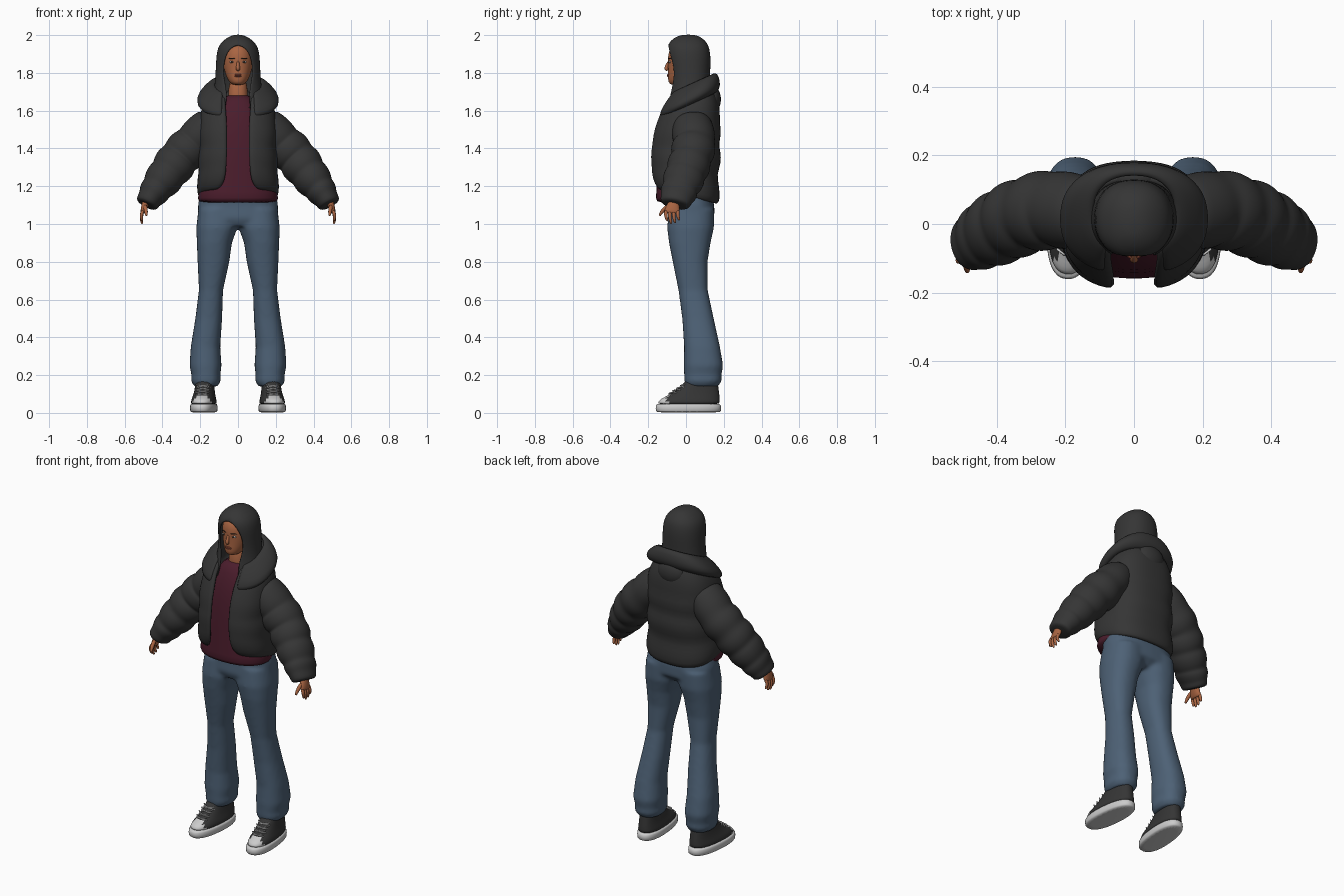
import bpy
import bmesh
from math import sin, cos, asin, pi, radians
from mathutils import Matrix, Vector

cube = bpy.data.objects.get("Cube")
if cube:
    bpy.data.objects.remove(cube, do_unlink=True)


def material(name, r, g, b):
    mat = bpy.data.materials.new(name)
    mat.use_nodes = True
    mat.diffuse_color = (r, g, b, 1)
    mat.node_tree.nodes["Principled BSDF"].inputs["Base Color"].default_value = (r, g, b, 1)
    return mat


CHARCOAL = material("charcoal cloth", .036, .036, .036)
DENIM = material("blue denim", .075, .12, .18)
MAROON = material("maroon knit", .07, .012, .025)
SKIN = material("warm skin", .4, .13, .055)
RUBBER = material("pale rubber", .6, .6, .6)
EYE_WHITE = material("eye white", .55, .52, .5)
DARK = material("dark brown", .03, .018, .012)
LIP = material("lip", .3, .075, .045)


def power(value, exponent):
    return abs(value) ** exponent * (1 if value >= 0 else -1)


def add_loft(bm, rings, p=2.3, n=28, caps=True):
    """Stack of rounded sections: z, centre x, half width, front y, back y, front gap, tilt."""
    rows = []
    for ring in rings:
        z, cx, rx, front, back, gap, tilt = (tuple(ring) + (0, 0))[:7]
        cy, ry = (front + back) / 2, (back - front) / 2
        start = asin((gap / rx) ** (p / 2))
        row = []
        for i in range(n + 1):
            t = start + (2 * pi - 2 * start) * i / n
            x, y = rx * power(sin(t), 2 / p), -ry * power(cos(t), 2 / p)
            row.append(bm.verts.new((cx + x, cy + y, z + tilt * y)))
        rows.append(row)
    for low, high in zip(rows, rows[1:]):
        for i in range(n):
            bm.faces.new((low[i], low[i + 1], high[i + 1], high[i]))
    if caps:
        bm.faces.new(rows[0][:n][::-1])
        bm.faces.new(rows[-1][:n])
    bmesh.ops.remove_doubles(bm, verts=bm.verts, dist=.0003)


def add_tube(bm, path, n=12):
    """Capped tube through points: x, y, z, radius across, radius front to back."""
    pts = [Vector(p[:3]) for p in path]
    rows = []
    for i, p in enumerate(path):
        d = (pts[min(i + 1, len(pts) - 1)] - pts[max(i - 1, 0)]).normalized()
        u = d.cross(Vector((0, 1, 0))).normalized()
        v = u.cross(d)
        angles = [2 * pi * k / n for k in range(n)]
        rows.append([bm.verts.new(pts[i] + u * p[3] * cos(a) + v * p[4] * sin(a)) for a in angles])
    for low, high in zip(rows, rows[1:]):
        for k in range(n):
            bm.faces.new((low[k], low[k - 1], high[k - 1], high[k]))
    bm.faces.new(rows[0])
    bm.faces.new(rows[-1])
    bmesh.ops.recalc_face_normals(bm, faces=bm.faces)


def finish(bm, name, mats, mirror=False, thick=0, subdiv=1, turn=None):
    if turn:
        bm.transform(turn)
    mesh = bpy.data.meshes.new(name)
    bm.to_mesh(mesh)
    bm.free()
    for mat in mats if isinstance(mats, list) else [mats]:
        mesh.materials.append(mat)
    for face in mesh.polygons:
        face.use_smooth = True
    obj = bpy.data.objects.new(name, mesh)
    bpy.context.collection.objects.link(obj)
    if mirror:
        obj.modifiers.new("Mirror", 'MIRROR').use_mirror_merge = False
    if thick:
        solid = obj.modifiers.new("Thickness", 'SOLIDIFY')
        solid.thickness, solid.offset = thick, -1
    if subdiv:
        obj.modifiers.new("Smooth", 'SUBSURF').levels = subdiv
        obj.modifiers["Smooth"].render_levels = subdiv
    return obj


def loft(name, mats, rings, p=2.3, caps=True, **options):
    bm = bmesh.new()
    add_loft(bm, rings, p, caps=caps)
    return finish(bm, name, mats, **options)


def tube(name, mats, *paths, **options):
    bm = bmesh.new()
    for path in paths:
        add_tube(bm, path)
    return finish(bm, name, mats, **options)


def ball(name, mat, place, size, mirror=False):
    bm = bmesh.new()
    shape = Matrix.Translation(place) @ Matrix.Diagonal((*size, 1))
    bmesh.ops.create_uvsphere(bm, u_segments=20, v_segments=12, radius=1, matrix=shape)
    return finish(bm, name, mat, mirror=mirror, subdiv=0)


# Jeans: hips and both legs fused into one skin
leg = [(.14, .17, .062, .0, .17), (.17, .17, .08, -.01, .19), (.2, .17, .076, -.01, .188),
       (.25, .172, .085, -.012, .197), (.35, .172, .078, -.01, .18), (.5, .155, .071, -.02, .147),
       (.65, .143, .064, -.04, .115), (.8, .13, .084, -.07, .114), (.9, .125, .093, -.09, .13),
       (.98, .112, .109, -.1, .148), (1.08, .105, .105, -.09, .15)]
bm = bmesh.new()
for side in (1, -1):
    add_loft(bm, [(z, cx * side, rx, f, b) for z, cx, rx, f, b in leg])
add_loft(bm, [(.99, 0, .13, -.08, .11), (1.03, 0, .212, -.097, .15), (1.1, 0, .212, -.092, .15),
              (1.17, 0, .2, -.1, .13)], p=2.5)
jeans = finish(bm, "jeans", DENIM, subdiv=0)
remesh = jeans.modifiers.new("Fuse", 'REMESH')
remesh.mode, remesh.voxel_size, remesh.use_smooth_shade = 'VOXEL', .011, True
jeans.modifiers.new("Soften", 'SMOOTH').iterations = 6

# Shirt
loft("shirt", MAROON, [(1.11, 0, .212, -.155, .13), (1.13, 0, .217, -.162, .135), (1.2, 0, .2, -.155, .13),
                       (1.4, 0, .17, -.145, .13), (1.55, 0, .15, -.125, .1), (1.64, 0, .1, -.09, .08),
                       (1.69, 0, .062, -.062, .06)])

# Padded jacket body, open at the front
loft("jacket_body", CHARCOAL,
     [(1.14, 0, .205, -.155, .165, .105, -.24), (1.17, 0, .22, -.178, .182, .076, -.24),
      (1.24, 0, .216, -.19, .175, .066, -.15), (1.28, 0, .207, -.19, .163, .064, -.12),
      (1.34, 0, .216, -.195, .187, .06, -.1), (1.39, 0, .206, -.19, .185, .06, -.05),
      (1.42, 0, .203, -.187, .172, .06), (1.48, 0, .214, -.18, .19, .06), (1.53, 0, .205, -.165, .178, .06),
      (1.6, 0, .2, -.14, .182, .065), (1.66, 0, .17, -.115, .168, .07, .1), (1.71, 0, .13, -.085, .14, .07, .2)],
     p=2.5, caps=False, thick=.026)

# Sleeves: each stretch between path points swells into a pad
arm = [(.13, .03, 1.55, .09, .1), (.235, .045, 1.43, .108, .115), (.31, .03, 1.35, .11, .11),
       (.37, .0, 1.27, .104, .11), (.43, -.03, 1.19, .087, .1), (.47, -.052, 1.13, .064, .085)]
steps, sleeve = 5, []
for a, b in zip(arm, arm[1:]):
    for k in range(steps):
        f = k / steps
        swell = .93 + .12 * sin(pi * f) ** .7
        mix = [s + (e - s) * f for s, e in zip(a, b)]
        sleeve.append(mix[:3] + [r * swell for r in mix[3:]])
sleeve += [arm[-1], (.483, -.058, 1.108, .062, .08), (.487, -.06, 1.1, .05, .066)]
bm = bmesh.new()
add_tube(bm, sleeve, n=24)
finish(bm, "sleeve", CHARCOAL, mirror=True)

# Wide tilted collar with the hood's pouch behind
loft("collar", CHARCOAL,
     [(1.62, 0, .185, -.13, .15, .09, .45), (1.64, 0, .222, -.155, .18, .09, .45),
      (1.68, 0, .215, -.145, .182, .085, .45), (1.74, 0, .155, -.1, .168, .085, .45),
      (1.75, 0, .12, -.08, .14, .08, .45)], caps=False, thick=.02)
ball("hood_pouch", CHARCOAL, (0, .135, 1.66), (.09, .05, .075))

# Hood, closing above the brow
loft("hood", CHARCOAL,
     [(1.58, 0, .14, -.115, .12, .075), (1.66, 0, .135, -.1, .13, .06), (1.72, 0, .126, -.09, .13, .064),
      (1.78, 0, .12, -.088, .127, .079), (1.84, 0, .117, -.095, .13, .08), (1.89, 0, .115, -.103, .13, .068),
      (1.93, 0, .108, -.103, .124, .045), (1.955, 0, .095, -.096, .115), (1.985, 0, .063, -.066, .088),
      (2.003, 0, .022, -.025, .05)], p=2.2, thick=.012)

# Head, neck and face
loft("head", SKIN, [(1.735, 0, .028, -.08, .0), (1.75, 0, .046, -.094, .03), (1.78, 0, .063, -.096, .07),
                    (1.82, 0, .075, -.094, .09), (1.87, 0, .081, -.097, .1), (1.92, 0, .076, -.093, .1),
                    (1.96, 0, .045, -.06, .07)], p=2.1)
loft("neck", SKIN, [(1.6, 0, .06, -.05, .06), (1.68, 0, .05, -.048, .06), (1.78, 0, .05, -.045, .06)])
tube("nose", SKIN, [(0, -.086, 1.87, .006, .006), (0, -.102, 1.835, .009, .01),
                    (0, -.106, 1.822, .014, .012), (0, -.096, 1.812, .009, .008)])
ball("upper_lip", LIP, (0, -.094, 1.79), (.021, .007, .004))
ball("lower_lip", LIP, (0, -.094, 1.783), (.018, .007, .005))
ball("eye", EYE_WHITE, (.032, -.085, 1.858), (.014, .007, .006), mirror=True)
ball("iris", DARK, (.032, -.09, 1.858), (.0055, .003, .0055), mirror=True)
tube("eyebrow", DARK, [(.014, -.094, 1.874, .003, .003), (.034, -.089, 1.879, .003, .003),
                       (.052, -.077, 1.874, .002, .002)], mirror=True)

# Hands
fingers = []
for i in range(4):
    y = -.105 + .021 * i
    drop = (.014, 0, .004, .018)[i]
    fingers.append([(.502, y, 1.075, .01, .011), (.513, y - .004, 1.04 + drop / 2, .009, .009),
                    (.51, y + .004, 1.01 + drop, .008, .008), (.506, y + .007, 1 + drop, .004, .004)])
thumb = [(.492, -.09, 1.1, .012, .013), (.488, -.122, 1.075, .011, .011), (.485, -.137, 1.05, .008, .008),
         (.485, -.14, 1.042, .004, .004)]
palm = [(.483, -.058, 1.13, .022, .026), (.492, -.068, 1.1, .02, .034), (.503, -.075, 1.065, .015, .044),
        (.506, -.075, 1.055, .01, .038)]
tube("hand", SKIN, palm, thumb, *fingers, mirror=True)

# Shoes, toes turned slightly out
pivot = Matrix.Translation((.172, .06, 0))
turn = pivot @ Matrix.Rotation(radians(5), 4, 'Z') @ pivot.inverted()
cx = .177
loft("shoe_sole", RUBBER, [(.002, cx, .064, -.155, .18), (.006, cx, .071, -.163, .187),
                           (.044, cx, .071, -.163, .187), (.05, cx, .066, -.158, .18)],
     p=2.4, mirror=True, turn=turn)
bm = bmesh.new()
add_loft(bm, [(.04, cx, .067, -.157, .18), (.06, cx, .066, -.15, .18), (.078, cx, .062, -.13, .179),
              (.09, cx, .058, -.1, .178), (.12, cx, .052, -.052, .174), (.15, cx, .05, -.02, .17),
              (.18, cx, .048, .0, .165)], p=2.4)
for face in bm.faces:
    face.material_index = int(face.calc_center_median().y < -.1)
finish(bm, "shoe_upper", [CHARCOAL, RUBBER], mirror=True, turn=turn)

# Laces crossing the tongue
laces = []
for i in range(4):
    y, z = -.088 + .021 * i, .1 + .014 * i
    for slant in (.006, -.006):
        laces.append([(cx + x, y + back, z + slant * x / .03, .0035, .0035)
                      for x, back in ((-.036, .012), (-.015, -.002), (.015, -.002), (.036, .012))])
tube("laces", RUBBER, *laces, mirror=True, turn=turn, subdiv=0)
